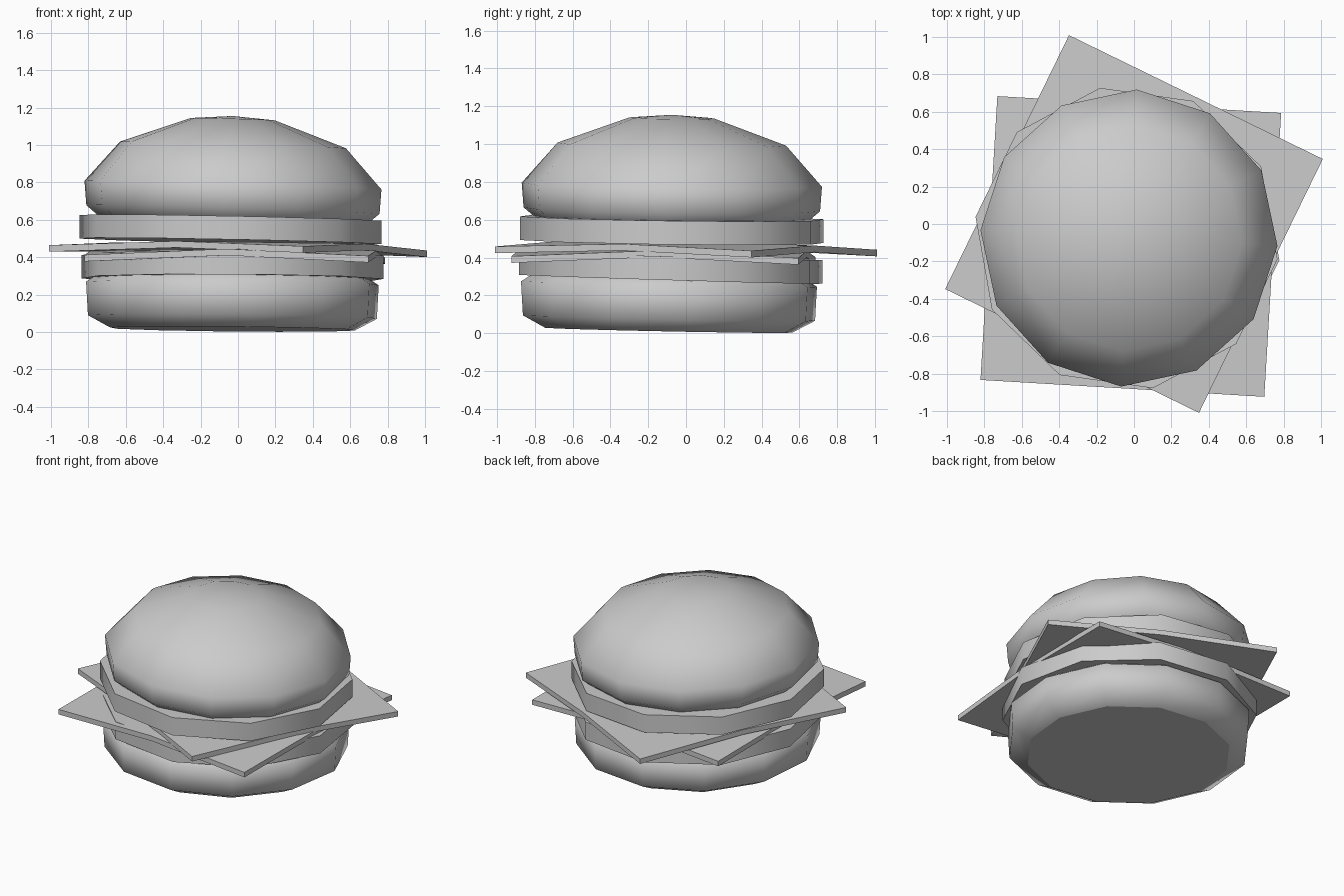
import bpy, bmesh
from math import sin, cos, radians

if "Cube" in bpy.data.objects:
    bpy.data.objects.remove(bpy.data.objects["Cube"], do_unlink=True)

GREY = (0.6, 0.6, 0.6, 1.0)
mat = bpy.data.materials.new("plain_grey")
mat.use_nodes = True
mat.diffuse_color = GREY
bsdf = next(n for n in mat.node_tree.nodes if n.type == "BSDF_PRINCIPLED")
bsdf.inputs["Base Color"].default_value = GREY
bsdf.inputs["Roughness"].default_value = 0.8


def finish(bm, name, centre, tilt):
    """Lean the part along x and y, move it into place and make the object."""
    for v in bm.verts:
        v.co.z += tilt[0] * v.co.x + tilt[1] * v.co.y
        v.co.x += centre[0]
        v.co.y += centre[1]
    bmesh.ops.recalc_face_normals(bm, faces=bm.faces)
    mesh = bpy.data.meshes.new(name)
    bm.to_mesh(mesh)
    bm.free()
    mesh.materials.append(mat)
    obj = bpy.data.objects.new(name, mesh)
    bpy.context.collection.objects.link(obj)
    return obj


def lathe(name, profile, sides, turn, centre, tilt):
    """Revolve (radius, z) points; flat end caps, or a point where radius is 0."""
    bm = bmesh.new()
    rings = []
    for r, z in profile:
        if r == 0:
            rings.append([bm.verts.new((0, 0, z))] * sides)
            continue
        angles = [radians(turn + 360 * i / sides) for i in range(sides)]
        rings.append([bm.verts.new((r * cos(a), r * sin(a), z)) for a in angles])
    for low, high in zip(rings, rings[1:]):
        for i in range(sides):
            j = (i + 1) % sides
            corners = [low[i], low[j], high[j], high[i]]
            bm.faces.new(list(dict.fromkeys(corners))).smooth = True
    # Crisp rims around the flat caps
    for ring, (r, z) in ((rings[0], profile[0]), (rings[-1], profile[-1])):
        if r > 0:
            cap = bm.faces.new(ring)
            for e in cap.edges:
                e.smooth = False
    return finish(bm, name, centre, tilt)


def slice_sheet(name, side, turn, z, droop, centre, tilt):
    """Thin square sheet whose four corners sag."""
    bm = bmesh.new()
    half, thick = side / 2, 0.035
    ca, sa = cos(radians(turn)), sin(radians(turn))
    grid = {}
    for i in (-1, 0, 1):
        for j in (-1, 0, 1):
            x, y = i * half, j * half
            height = z - droop * abs(i * j)
            grid[i, j] = bm.verts.new((x * ca - y * sa, x * sa + y * ca, height))
    for i in (-1, 0):
        for j in (-1, 0):
            bm.faces.new([grid[i, j], grid[i + 1, j], grid[i + 1, j + 1], grid[i, j + 1]])
    top = bmesh.ops.extrude_face_region(bm, geom=bm.faces[:])
    for v in top["geom"]:
        if isinstance(v, bmesh.types.BMVert):
            v.co.z += thick
    # The extrusion can keep the source faces; they form the underside
    if not any(all(v in grid.values() for v in f.verts) for f in bm.faces):
        for i in (-1, 0):
            for j in (-1, 0):
                bm.faces.new([grid[i, j], grid[i, j + 1], grid[i + 1, j + 1], grid[i + 1, j]])
    return finish(bm, name, centre, tilt)


# Buns
lathe("bottom_bun", [(0.66, 0.016), (0.78, 0.08), (0.79, 0.26), (0.72, 0.305)],
      12, 8, (-0.03, -0.09), (-0.01, -0.02))
lathe("top_bun", [(0.72, 0.60), (0.785, 0.655), (0.795, 0.785), (0.605, 1.0),
                  (0.225, 1.138), (0, 1.155)],
      12, -3, (-0.027, -0.075), (-0.03, -0.012))

# Patties
lathe("lower_patty", [(0.815, 0.285), (0.815, 0.41)], 10, -8, (-0.03, -0.08), (-0.006, -0.03))
lathe("upper_patty", [(0.815, 0.485), (0.815, 0.61)], 10, -8, (-0.04, -0.075), (-0.02, -0.013))

# Cheese slices
slice_sheet("lower_cheese_slice", 1.52, -3.4, 0.405, 0.035, (-0.017, -0.12), (-0.004, -0.006))
slice_sheet("upper_cheese_slice", 1.51, -26, 0.44, 0.025, (0, 0), (-0.01, -0.012))
